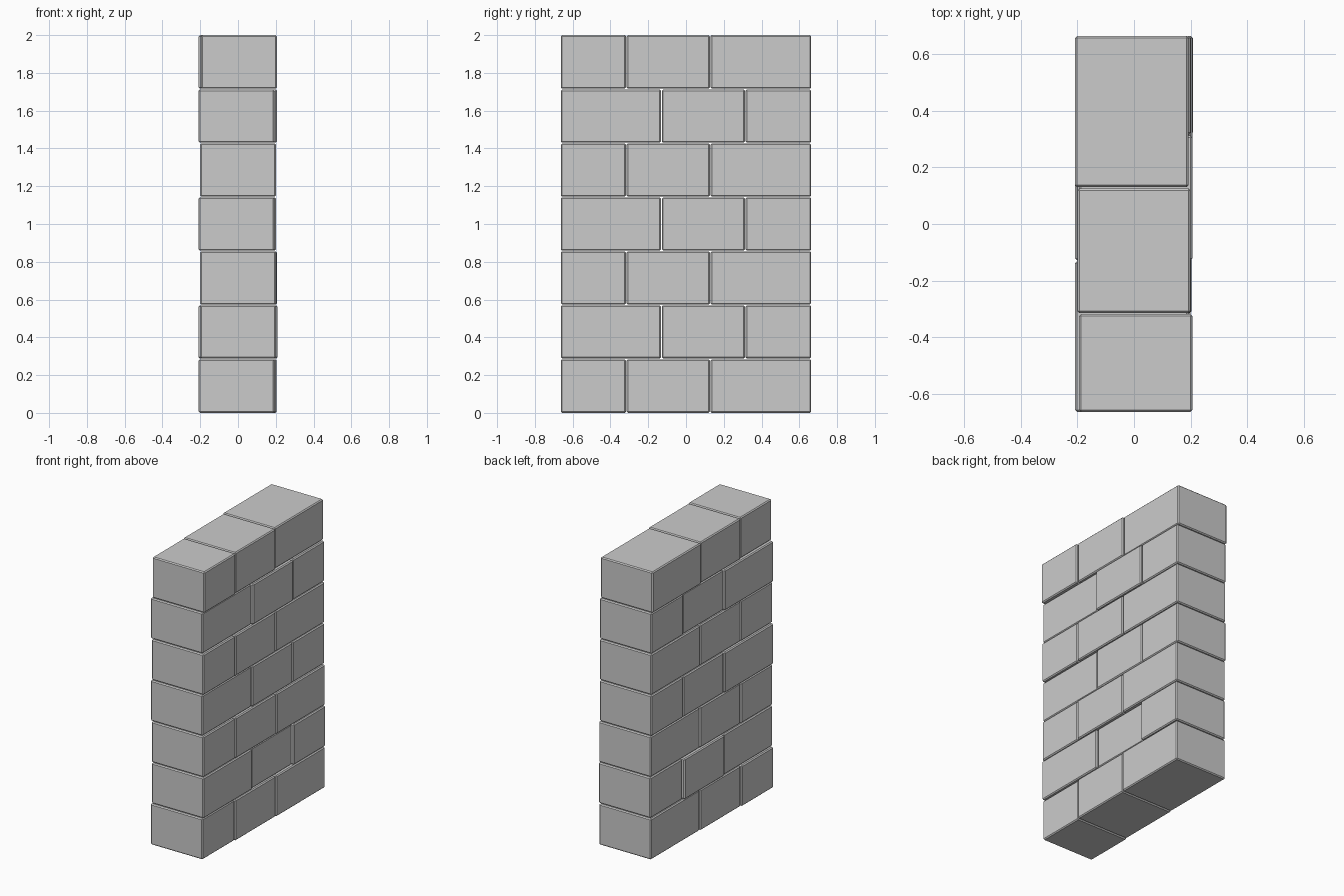
import bpy
import bmesh

if "Cube" in bpy.data.objects:
    bpy.data.objects.remove(bpy.data.objects["Cube"])

ROWS, HEIGHT, THICK = 7, 2.0, 0.40
PITCH = HEIGHT / ROWS
HALF = 0.663
GAP = 0.002
CHAMFER = 0.007

# joint positions along y for the two alternating courses
COURSES = [(-HALF, -0.316, 0.128, HALF), (-HALF, -0.13, 0.314, HALF)]

# small in/out offset of each block (front, middle, back), bottom row first
SHIFTS = [
    (-0.008, 0.000, 0.005),
    (0.000, -0.008, 0.008),
    (-0.001, 0.003, 0.006),
    (-0.008, 0.000, 0.000),
    (0.000, 0.002, 0.001),
    (-0.008, 0.006, 0.000),
    (0.006, 0.000, -0.008),
]


def stone_block(name, x, y0, y1, z0, z1):
    """Chamfered box between the given y and z limits."""
    bm = bmesh.new()
    bmesh.ops.create_cube(bm, size=1)
    bmesh.ops.scale(bm, vec=(THICK, y1 - y0, z1 - z0), verts=bm.verts)
    bmesh.ops.bevel(bm, geom=bm.edges[:], offset=CHAMFER, segments=1,
                    affect='EDGES')
    mesh = bpy.data.meshes.new(name)
    bm.to_mesh(mesh)
    bm.free()
    block = bpy.data.objects.new(name, mesh)
    block.location = (x, (y0 + y1) / 2, (z0 + z1) / 2)
    bpy.context.collection.objects.link(block)


# wall of staggered blocks
for row, shifts in enumerate(SHIFTS):
    joints = COURSES[row % 2]
    z0 = row * PITCH + (GAP if row else 0)
    z1 = (row + 1) * PITCH - (GAP if row < ROWS - 1 else 0)
    for i, part in enumerate(("front", "middle", "back")):
        y0 = joints[i] + (GAP if i > 0 else 0)
        y1 = joints[i + 1] - (GAP if i < 2 else 0)
        stone_block(f"{part}_block_row_{row + 1}", shifts[i], y0, y1, z0, z1)
